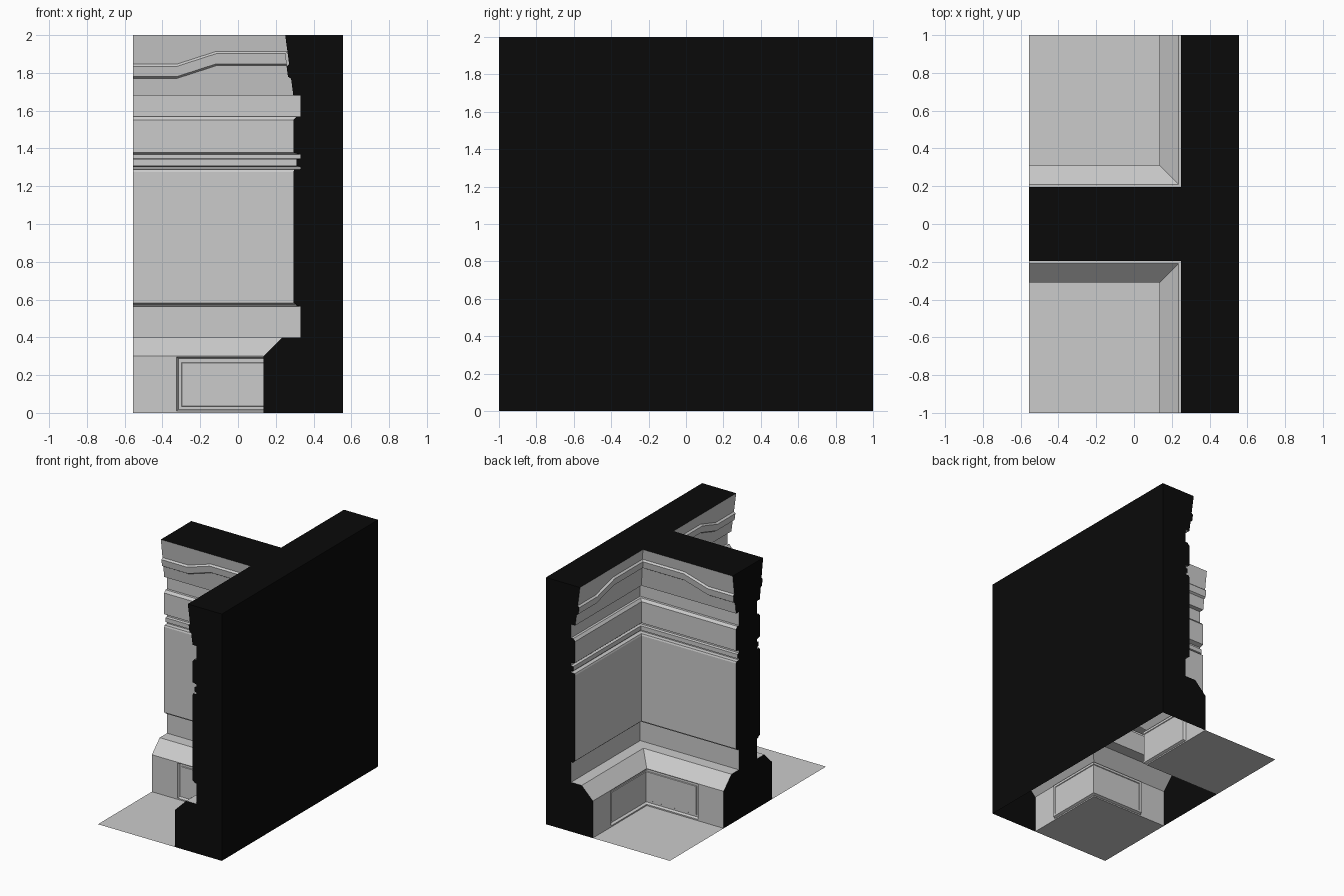
import bpy

if "Cube" in bpy.data.objects:
    bpy.data.objects.remove(bpy.data.objects["Cube"])

END, BACK, MITRE = -0.555, 0.555, 0.445   # wall ends; x + y is constant along the inner corner

black = bpy.data.materials.new("black_cap")
black.diffuse_color = (0.003, 0.003, 0.003, 1)
black.use_nodes = True
black.node_tree.nodes["Principled BSDF"].inputs["Base Color"].default_value = black.diffuse_color


def make(name, faces, mat=None, mirror=True):
    verts, index, polys = [], {}, []
    for f in faces:
        ids = []
        for co in f:
            key = tuple(round(c, 5) for c in co)
            if key not in index:
                index[key] = len(verts)
                verts.append(key)
            ids.append(index[key])
        polys.append(ids)
    me = bpy.data.meshes.new(name)
    me.from_pydata(verts, [], polys)
    me.update()
    ob = bpy.data.objects.new(name, me)
    bpy.context.collection.objects.link(ob)
    if mat:
        me.materials.append(mat)
    if mirror:
        m = ob.modifiers.new("mirror_rooms", 'MIRROR')
        m.use_axis = (False, True, False)
        m.use_mirror_merge = False
    return ob


def both_walls(quads):
    """Faces as (x along wall, depth p, z): the cross wall plus its reflection on the long wall."""
    out = []
    for q in quads:
        out.append([(x, MITRE - p, z) for x, p, z in q])
        out.append([(p, MITRE - x, z) for x, p, z in reversed(q)])
    return out


def bridge(rows):
    return [[a[i], a[i + 1], b[i + 1], b[i]]
            for a, b in zip(rows, rows[1:]) for i in range(len(a) - 1)]


def slope(z):
    return 0.293 - (z - 1.68) * 0.043 / 0.32


# Wall profile above the base: (depth, height)
BASE = 0.135
profile = [(BASE, 0.30), (0.235, 0.40), (0.33, 0.40), (0.33, 0.563), (0.31, 0.567),
           (0.307, 0.575), (0.293, 0.582), (0.293, 1.275), (0.298, 1.288), (0.33, 1.29),
           (0.33, 1.303), (0.31, 1.308), (0.31, 1.343), (0.33, 1.347), (0.33, 1.367),
           (0.293, 1.378), (0.293, 1.55), (0.31, 1.57), (0.33, 1.57), (0.33, 1.68),
           (0.293, 1.68), (0.25, 2.0)]
wall_quads = bridge([[(p, p, z), (END, p, z)] for p, z in profile])
make("wall_face", both_walls(wall_quads))

# Base with a sunken panel wrapping the corner: rings of (end x, low z, high z, depth)
rings = [(END, 0, 0.30, BASE), (-0.325, 0.010, 0.295, BASE), (-0.316, 0.018, 0.287, BASE + 0.02),
         (-0.300, 0.034, 0.268, BASE + 0.02), (-0.297, 0.037, 0.265, BASE + 0.015)]
rows = [[(p, p, lo), (e, p, lo), (e, p, hi), (p, p, hi)] for e, lo, hi, p in rings]
make("base_panel", both_walls(bridge(rows) + [rows[-1]]))

# Raised band that steps up toward the corner: cross-section of (height, projection)
section = [(1.77, 0), (1.78, 0.015), (1.834, 0.015), (1.846, 0)]
band_rows = []
for z, out in section:
    hi = z + 0.068
    p_lo, p_hi = slope(z) - out, slope(hi) - out
    band_rows.append([(p_hi, p_hi, hi), (-0.115, p_hi, hi), (-0.325, p_lo, z), (END, p_lo, z)])
make("cornice_band", both_walls(bridge(band_rows)))

# Floor of each room
edge = MITRE - BASE
make("floor", [[(END, edge, 0), (BASE, edge, 0), (BASE, 1, 0), (END, 1, 0)]])

# Black section cuts at the wall ends, including the band
cut = [(BASE, 0)] + profile[:-1] + [(slope(z) - o, z) for z, o in section] + [profile[-1]]
make("long_wall_end", [[(p, 1, z) for p, z in cut] + [(BACK, 1, 2), (BACK, 1, 0)]], black)
make("cross_wall_end", [[(END, MITRE - p, z) for p, z in reversed(cut)]
                        + [(END, -(MITRE - p), z) for p, z in cut]], black, False)

# Black top and back
t = 0.25
h = MITRE - t
make("wall_top", [[(t, -1, 2), (BACK, -1, 2), (BACK, 1, 2), (t, 1, 2), (t, h, 2),
                   (END, h, 2), (END, -h, 2), (t, -h, 2)]], black, False)
make("wall_back", [[(BACK, -1, 0), (BACK, 1, 0), (BACK, 1, 2), (BACK, -1, 2)]], black, False)
